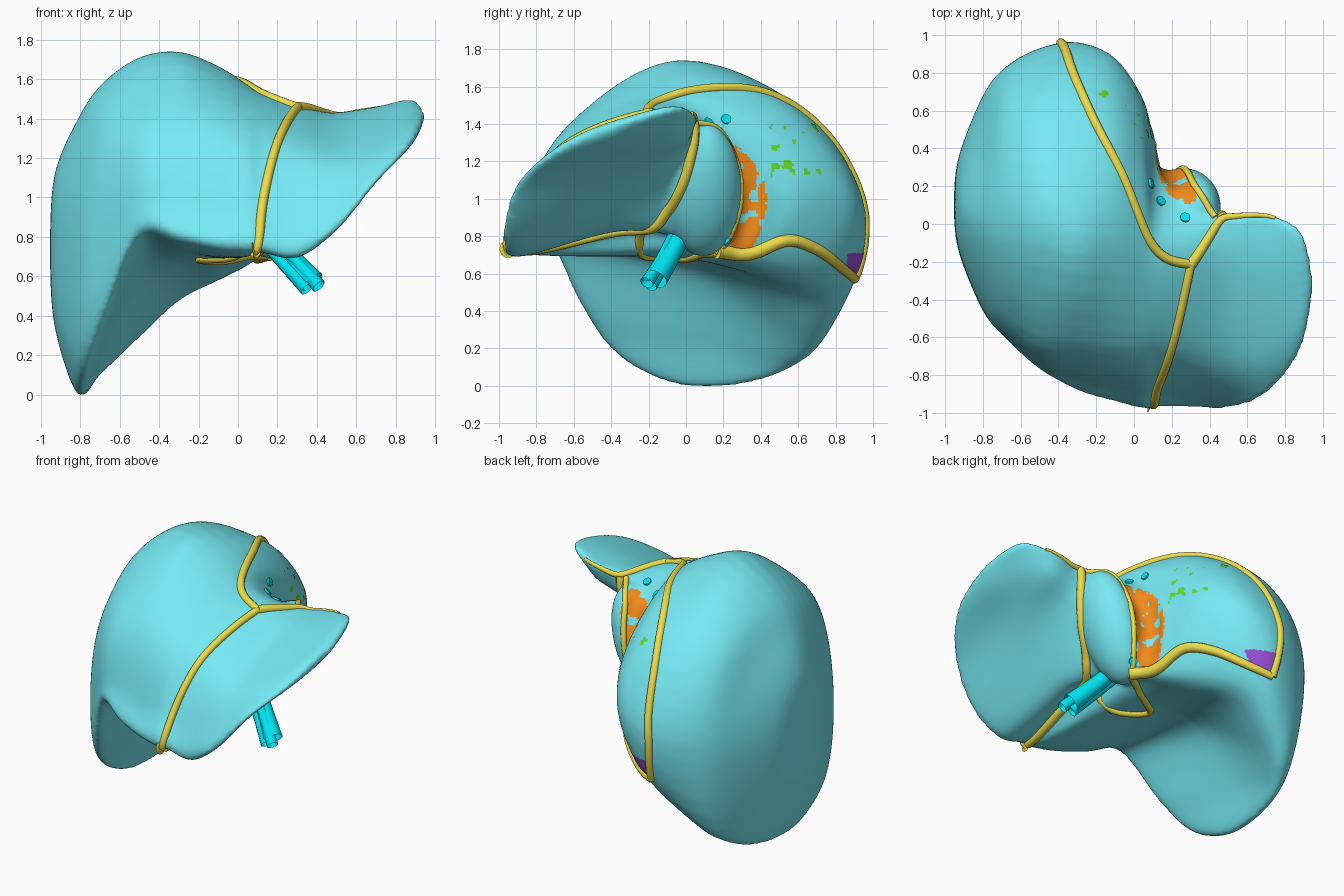
import bpy, bmesh
from math import radians
from mathutils import Vector, Matrix, noise
from mathutils.bvhtree import BVHTree

if "Cube" in bpy.data.objects:
    bpy.data.objects.remove(bpy.data.objects["Cube"])


def material(name, rgb):
    m = bpy.data.materials.new(name)
    m.diffuse_color = (*rgb, 1)
    m.use_nodes = True
    m.node_tree.nodes["Principled BSDF"].inputs["Base Color"].default_value = m.diffuse_color
    return m


TISSUE = material("tissue", (0.18, 0.82, 0.9))
YELLOW = material("ligament", (0.85, 0.72, 0.07))
CYAN = material("vessel", (0.0, 0.78, 0.9))
ORANGE = material("groove", (0.9, 0.26, 0.01))
GREEN = material("bare", (0.13, 0.7, 0.02))
PURPLE = material("corner", (0.33, 0.08, 0.7))


def link(name, data, mat):
    ob = bpy.data.objects.new(name, data)
    bpy.context.collection.objects.link(ob)
    data.materials.append(mat)
    return ob


def spline(pts, n, closed=False):
    """Catmull-Rom curve through the points, n steps per segment."""
    pts = [Vector(p) for p in pts]
    k, out = len(pts), []
    at = (lambda i: pts[i % k]) if closed else (lambda i: pts[max(0, min(k - 1, i))])
    for i in range(k if closed else k - 1):
        a, b, c, d = (at(i + j) for j in (-1, 0, 1, 2))
        for s in range(n):
            t = s / n
            out.append(0.5 * (2 * b + (c - a) * t + (2 * a - 5 * b + 4 * c - d) * t ** 2
                              + (3 * b - a - 3 * c + d) * t ** 3))
    return out if closed else out + [pts[-1]]


def tube(name, pts, radius, mat, caps=True):
    """Tube along pts; radius is a number or a function of 0..1."""
    cu = bpy.data.curves.new(name, 'CURVE')
    cu.dimensions, cu.bevel_depth, cu.bevel_resolution, cu.use_fill_caps = '3D', 1, 3, caps
    sp = cu.splines.new('POLY')
    sp.points.add(len(pts) - 1)
    for i, p in enumerate(pts):
        sp.points[i].co = (*p, 1)
        sp.points[i].radius = radius(i / (len(pts) - 1)) if callable(radius) else radius
    sp.use_smooth = True
    return link(name, cu, mat)


def bake(ob):
    dg = bpy.context.evaluated_depsgraph_get()
    return bpy.data.meshes.new_from_object(ob.evaluated_get(dg), depsgraph=dg)


# Cross-sections: x, then (y, z) from front margin over the top to the back and underneath
right_lobe = [
    (-.93, -.10, .45, -.14, .70, -.09, .98, .08, 1.12, .26, 1.0, .35, .75, .28, .48, .08, .34),
    (-.80, -.36, .18, -.46, .65, -.36, 1.12, .0, 1.42, .43, 1.22, .68, .78, .50, .14, .05, -.02),
    (-.68, -.50, .36, -.60, .75, -.49, 1.27, .0, 1.585, .56, 1.38, .83, .85, .66, .15, .14, .22),
    (-.50, -.68, .78, -.75, .95, -.60, 1.36, .0, 1.71, .62, 1.46, .93, .88, .72, .29, .08, .58),
    (-.30, -.81, .76, -.82, .95, -.62, 1.40, -.05, 1.74, .63, 1.47, .96, .93, .76, .48, .05, .67),
    (-.10, -.87, .72, -.87, .92, -.65, 1.37, -.05, 1.665, .54, 1.48, .88, 1.0, .62, .59, .0, .68)]
left_lobe = [
    (.05, -.91, .71, -.89, .95, -.65, 1.34, -.10, 1.57, .38, 1.42, .66, 1.07, .42, .67, .0, .72),
    (.12, -.92, .72, -.89, .92, -.65, 1.31, -.20, 1.52, .12, 1.42, .42, 1.05, .25, .71, -.22, .84),
    (.30, -.93, .69, -.92, .87, -.68, 1.24, -.20, 1.46, .03, 1.42, .10, 1.30, -.06, .97, -.48, .82),
    (.50, -.94, .83, -.93, .94, -.72, 1.19, -.25, 1.39, .02, 1.43, .04, 1.38, -.05, 1.21, -.48, 1.0),
    (.70, -.88, 1.07, -.87, 1.12, -.68, 1.26, -.25, 1.42, .03, 1.46, .05, 1.42, -.05, 1.3, -.45, 1.18),
    (.89, -.65, 1.27, -.63, 1.31, -.50, 1.38, -.25, 1.46, -.07, 1.50, -.05, 1.47, -.2, 1.39, -.4, 1.31)]

rings = [spline([(s[0], s[i], s[i + 1]) for i in range(1, 17, 2)], 6, True)
         for s in right_lobe + left_lobe]
count = len(rings[0])
rings.insert(0, [Vector((-.955, .1, .74))] * count)
rings.append([Vector((.96, -.30, 1.42))] * count)
columns = [spline([r[j] for r in rings], 6) for j in range(count)]

bm = bmesh.new()
grid = [[bm.verts.new(p) for p in col] for col in columns]
for j in range(count):
    a, b = grid[j], grid[(j + 1) % count]
    for i in range(len(a) - 1):
        bm.faces.new((a[i], a[i + 1], b[i + 1], b[i]))
bmesh.ops.remove_doubles(bm, verts=bm.verts, dist=1e-5)
bmesh.ops.recalc_face_normals(bm, faces=bm.faces)
# Caudate lobe, tilted and fused into the body
bmesh.ops.create_uvsphere(bm, u_segments=32, v_segments=20, radius=1,
                          matrix=Matrix.Translation((.255, .09, 1.05)) @ Matrix.Rotation(radians(20), 4, 'Y')
                          @ Matrix.Diagonal((.17, .21, .38, 1)))
me = bpy.data.meshes.new("liver_body")
bm.to_mesh(me)
bm.free()
liver = link("liver_body", me, TISSUE)

# Vena cava groove cutter
groove = spline([(.30, .06, 1.6), (.24, .24, 1.36), (.19, .36, 1.05), (.19, .33, .8), (.22, .27, .55)], 6)
curve = tube("groove_curve", groove, .085, ORANGE)
cutter = link("groove_cutter", bake(curve), ORANGE)
bpy.data.objects.remove(curve)
cutter.hide_render = True
fuse = liver.modifiers.new("fuse", 'REMESH')
fuse.mode, fuse.voxel_size = 'VOXEL', .018
cut = liver.modifiers.new("cut", 'BOOLEAN')
cut.operation, cut.object = 'DIFFERENCE', cutter
even = liver.modifiers.new("even", 'REMESH')
even.mode, even.voxel_size = 'VOXEL', .016
soft = liver.modifiers.new("soft", 'SMOOTH')
soft.factor, soft.iterations = .5, 14
liver.data = bake(liver)
liver.modifiers.clear()
bpy.data.objects.remove(cutter)
liver.data.shade_smooth()
# Stand the lowest tip on z = 0
low = min(v.co.z for v in liver.data.vertices)
for v in liver.data.vertices:
    v.co.z -= low * max(0, 1 - (v.co.z - low) / .5)
body = bmesh.new()
body.from_mesh(liver.data)
tree = BVHTree.FromBMesh(body)


def ligament(name, pts, r):
    path = [tree.find_nearest(p)[0] for p in spline(pts, 7)]
    for _ in range(3):
        path = [path[0]] + [(a + 2 * b + c) / 4 for a, b, c in zip(path, path[1:], path[2:])] + [path[-1]]
    tube(name, path, r, YELLOW)


# Ligament attachments, laid on the surface
ligament("falciform_ligament", [(.08, -.98, .68), (.10, -.95, .75), (.13, -.87, 1.0), (.19, -.68, 1.25),
         (.26, -.4, 1.4), (.31, -.22, 1.48)], lambda t: .024 + .025 * max(0, 1 - 8 * t))
ligament("upper_coronary_ligament", [(.31, -.22, 1.48), (.17, -.18, 1.53), (.05, -.03, 1.56), (-.07, .23, 1.57),
         (-.21, .55, 1.52), (-.32, .8, 1.3), (-.37, .94, 1.0), (-.39, .97, .85), (-.37, .9, .57)], .025)
ligament("lower_coronary_ligament", [(.18, .2, .66), (.14, .36, .68), (.08, .55, .77), (-.05, .7, .73),
         (-.2, .8, .66), (-.37, .9, .57)], lambda t: .04 - .016 * t)
ligament("left_triangular_ligament", [(.31, -.22, 1.48), (.4, -.07, 1.45), (.48, .05, 1.43), (.6, .06, 1.44),
         (.75, .05, 1.47)], lambda t: .03 - .02 * t)
ligament("caudate_margin", [(.43, .04, 1.42), (.34, .17, 1.36), (.28, .28, 1.2), (.26, .31, 1.05),
         (.22, .27, .85), (.16, .18, .67)], .018)
ligament("lesser_omentum", [(.47, .05, 1.42), (.45, .03, 1.25), (.4, -.01, 1.08), (.31, -.1, .93),
         (.2, -.2, .87), (.13, -.5, .82), (.09, -.93, .70)], .028)
ligament("porta_margin", [(.2, -.22, .87), (.0, -.25, .76), (-.2, -.1, .7), (-.1, .0, .68),
         (.05, .08, .69), (.16, .18, .67)], .024)

# Vessel bundle at the porta
for name, off, r in (("portal_vein", (0, 0, 0), .05), ("hepatic_artery", (.03, -.05, -.02), .03),
                     ("bile_duct", (-.03, -.03, -.035), .03)):
    tube(name, [p + Vector(off) for p in spline([(.12, .0, .86), (.26, -.08, .70), (.38, -.16, .57)], 6)],
         lambda t, r=r: r * (1 + .25 * t * t), CYAN, False)

# Small vein openings along the groove
for i, p in enumerate([(.07, .21, 1.42), (.15, .13, 1.42), (.27, .03, 1.42), (.2, .24, .76)]):
    q, n, _, _ = tree.find_nearest(p)
    tube(f"vein_stub_{i + 1}", [q - n * .02, q + n * .012], .027, CYAN)


def patch(name, test, mat):
    """Thin coloured skin copied from the body faces that pass the test."""
    part = body.copy()
    part.normal_update()
    bmesh.ops.delete(part, geom=[f for f in part.faces if not test(f.calc_center_median(), f.normal)],
                     context='FACES')
    for v in part.verts:
        v.co += tree.find_nearest(v.co)[1] * .003
    data = bpy.data.meshes.new(name)
    part.to_mesh(data)
    part.free()
    data.shade_smooth()
    link(name, data, mat)


# Coloured patches on the bare area
patch("vena_cava_groove", lambda c, n: .7 < c.z < 1.5 and min((c - g).length for g in groove) < .1
      and noise.noise(c * 14) > -.3, ORANGE)
patch("bare_area", lambda c, n: n.x > 0 and .45 < c.y < .72 and 1.1 < c.z < 1.4
      and noise.noise(c * 17) > .36, GREEN)
patch("adrenal_corner", lambda c, n: c.y > .86 and .6 < c.z < .71 and c.x > -.36, PURPLE)
body.free()
